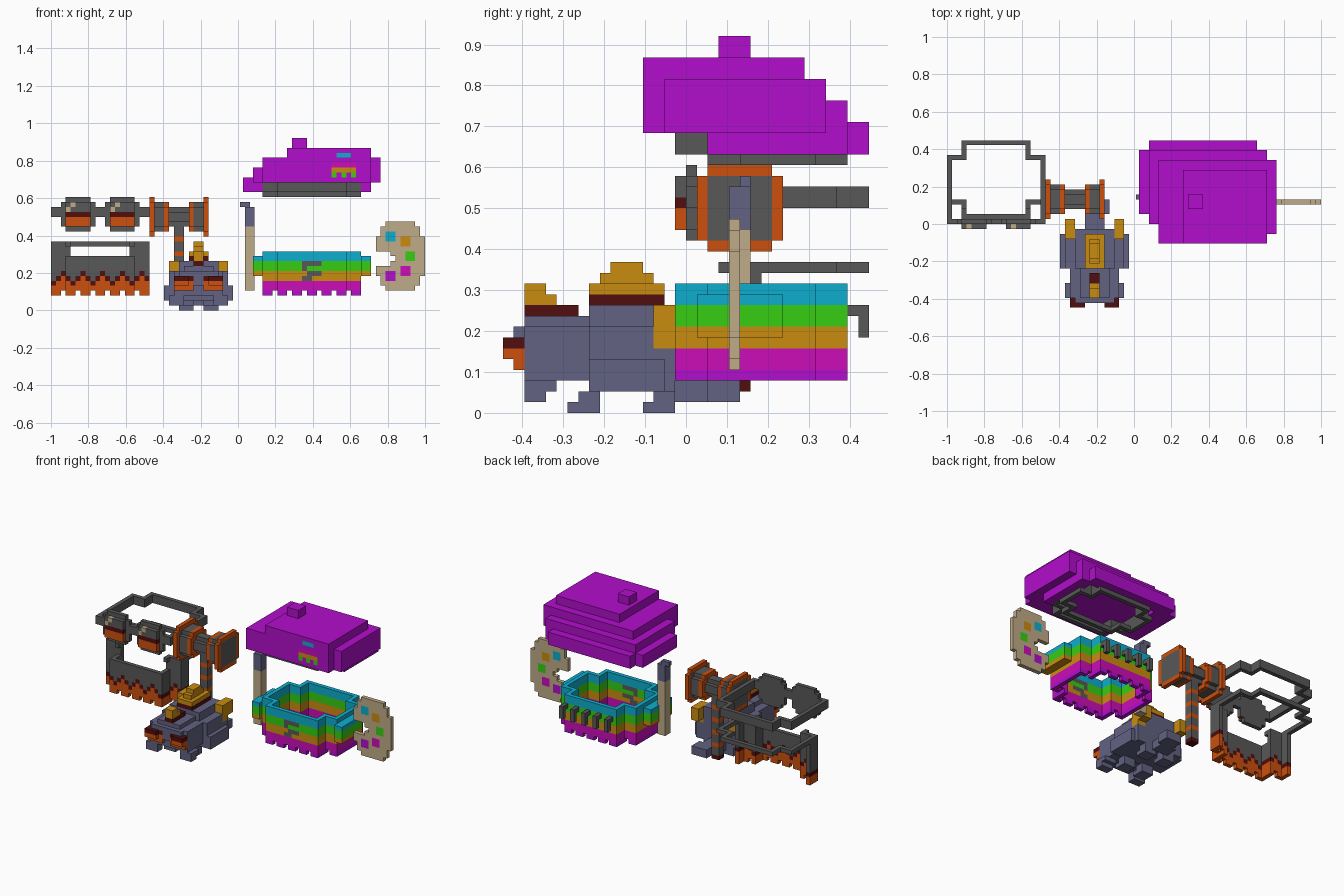
import bpy, bmesh, math

if "Cube" in bpy.data.objects:
    bpy.data.objects.remove(bpy.data.objects["Cube"])

V = 2 / 76                      # size of one block
RGB = {"dark grey": (88, 88, 88), "orange": (204, 80, 14), "dark red": (82, 14, 14),
       "slate blue": (98, 98, 130), "ochre": (202, 140, 16), "tan": (192, 172, 136),
       "purple": (178, 13, 204), "magenta": (204, 13, 184), "cyan": (15, 174, 206),
       "green": (54, 206, 18)}
MATS, INDEX = [], {}
for n, c in RGB.items():
    m = bpy.data.materials.new(n)
    m.diffuse_color = [((x / 255 + 0.055) / 1.055) ** 2.4 for x in c] + [1]
    m.use_nodes = True
    m.node_tree.nodes["Principled BSDF"].inputs["Base Color"].default_value = m.diffuse_color
    INDEX[n] = len(MATS)
    MATS.append(m)
GREY, ORANGE, RED, BLUE, OCHRE, TAN, PURPLE, MAGENTA, CYAN, GREEN = RGB


def box(c, x0, x1, y0, y1, z0, z1, col):
    """Fill (or clear, if col is None) a range of blocks."""
    for i in range(x0, x1):
        for j in range(y0, y1):
            for k in range(z0, z1):
                if col is None:
                    c.pop((i, j, k), None)
                else:
                    c[i, j, k] = col


def pair(c, mid, x0, x1, *rest):
    """A box and its mirror image about x = mid."""
    box(c, x0, x1, *rest)
    box(c, 2 * mid - x1, 2 * mid - x0, *rest)


def ring(c, x0, x1, y0, y1, z0, z1, front, back, col):
    """One-block wall around a rectangle with square corner notches."""
    def inside(i, j):
        e = min(i - x0, x1 - 1 - i)
        if e < 0 or not y0 <= j < y1:
            return False
        return not (e < front and j - y0 < front) and not (e < back and y1 - 1 - j < back)
    for i in range(x0, x1):
        for j in range(y0, y1):
            edge = any(not inside(i + a, j + b) for a in (-1, 0, 1) for b in (-1, 0, 1))
            if inside(i, j) and edge:
                for k in range(z0, z1):
                    c[i, j, k] = col(i, k) if callable(col) else col


DIRS = {(1, 0, 0): [(1, 0, 0), (1, 1, 0), (1, 1, 1), (1, 0, 1)],
        (-1, 0, 0): [(0, 0, 0), (0, 0, 1), (0, 1, 1), (0, 1, 0)],
        (0, 1, 0): [(0, 1, 0), (0, 1, 1), (1, 1, 1), (1, 1, 0)],
        (0, -1, 0): [(0, 0, 0), (1, 0, 0), (1, 0, 1), (0, 0, 1)],
        (0, 0, 1): [(0, 0, 1), (1, 0, 1), (1, 1, 1), (0, 1, 1)],
        (0, 0, -1): [(0, 0, 0), (0, 1, 0), (1, 1, 0), (1, 0, 0)]}


def build(name, c, dx=0.0):
    """Skin the blocks with their exposed faces and merge flat areas."""
    bm, vs = bmesh.new(), {}
    for (i, j, k), col in c.items():
        for d, quad in DIRS.items():
            if (i + d[0], j + d[1], k + d[2]) in c:
                continue
            f = []
            for a, b, e in quad:
                p = (i + a, j + b, k + e)
                if p not in vs:
                    vs[p] = bm.verts.new(((p[0] - 38 + dx) * V, (p[1] - 17) * V, p[2] * V))
                f.append(vs[p])
            bm.faces.new(f).material_index = INDEX[col]
    bmesh.ops.dissolve_limit(bm, angle_limit=0.01, verts=bm.verts, edges=bm.edges,
                             delimit={'MATERIAL'})
    me = bpy.data.meshes.new(name)
    bm.to_mesh(me)
    bm.free()
    for m in MATS:
        me.materials.append(m)
    ob = bpy.data.objects.new(name, me)
    bpy.context.collection.objects.link(ob)


# Glasses: head band, two round frames, tinted lenses with a glint
g = {}
ring(g, 0, 20, 17, 34, 19, 21, 0, 3, GREY)
for x in (2, 11):
    box(g, x, x + 7, 17, 18, 17, 22, GREY)
    box(g, x + 1, x + 6, 17, 18, 16, 23, GREY)
    for z0, z1, col in ((17, 19, ORANGE), (19, 20, RED), (20, 22, GREY)):
        box(g, x + 1, x + 6, 16, 17, z0, z1, col)
    box(g, x + 1, x + 2, 16, 17, 20, 21, TAN)
    box(g, x + 2, x + 3, 16, 17, 21, 22, TAN)
build("glasses", g)


# Beard: notched front wall with zigzag colours and a strap behind
def flame(i, k):
    t = (0, 1, 2, 1)[i % 4]
    return ORANGE if k < 5 + t else RED if k < 6 + t else GREY


b = {}
ring(b, 0, 20, 18, 34, 3, 13, 3, 3, flame)
box(b, 0, 20, 24, 34, 3, 13, None)
box(b, 3, 17, 18, 21, 11, 13, None)
for x in range(2, 20, 3):
    box(b, x, x + 1, 17, 34, 3, 4, None)
ring(b, 0, 20, 18, 34, 13, 14, 3, 3, GREY)
box(b, 3, 17, 18, 20, 13, 14, None)
build("beard", b)

# Hammer: two banded heads on a core, striped handle
h = {}


def octo(x0, x1, r, col):
    box(h, x0, x1, 22 - r, 22 + r, 20 - r, 18 + r, col)
    box(h, x0, x1, 23 - r, 21 + r, 19 - r, 19 + r, col)


octo(24, 28, 2, GREY)
for s in (0, 1):
    for x0, x1, r, col in ((31, 32, 4, ORANGE), (29, 31, 3, GREY), (28, 29, 3, ORANGE)):
        octo(52 - x1 if s else x0, 52 - x0 if s else x1, r, col)
    x = 20 if s else 31
    box(h, x, x + 1, 19, 25, 16, 22, GREY)
for z in range(3, 17):
    box(h, 25, 27, 21, 23, z, z + 1, ORANGE if z % 3 == 2 else GREY)
box(h, 25, 27, 21, 23, 2, 3, RED)
build("hammer", h)

# Creature: stepped body, head, snout, legs, tail
a = {}
M = 30
for r in ((23, 37, 8, 15, 2, 5), (24, 36, 8, 16, 2, 8), (26, 34, 8, 16, 8, 10),
          (25, 35, 7, 8, 3, 8), (27, 33, 7, 8, 8, 9), (25, 35, 2, 7, 3, 8),
          (27, 33, 2, 7, 8, 9), (26, 34, 1, 2, 5, 8), (28, 32, 16, 19, 1, 3),
          (29, 33, 19, 22, 1, 3)):
    box(a, *r, BLUE)
for r in ((24, 27, 2, 5, 2, 3), (24, 27, 2, 4, 1, 2), (26, 29, 7, 9, 1, 2),
          (26, 29, 6, 9, 0, 1), (26, 29, 14, 16, 1, 2), (26, 29, 13, 16, 0, 1)):
    pair(a, M, *r, BLUE)
pair(a, M, 25, 29, 1, 2, 4, 6, ORANGE)      # burning nostrils
pair(a, M, 25, 28, 0, 1, 5, 6, ORANGE)
pair(a, M, 25, 29, 1, 2, 6, 7, RED)
pair(a, M, 25, 28, 0, 1, 6, 7, RED)
pair(a, M, 24, 26, 14, 18, 7, 10, OCHRE)    # hip plates
pair(a, M, 24, 26, 14, 16, 6, 7, OCHRE)
for r in ((29, 31, 2, 7, 9, 10, RED), (29, 31, 2, 5, 10, 11, OCHRE),
          (29, 31, 2, 4, 11, 12, OCHRE), (28, 32, 8, 15, 10, 11, RED),
          (28, 32, 8, 15, 11, 12, OCHRE), (29, 31, 9, 14, 12, 13, OCHRE),
          (29, 31, 10, 13, 13, 14, OCHRE)):  # horn and back crest
    box(a, *r)
build("creature", a)


# Rainbow collar: striped ring with teeth, side pads, clasp and back hooks
def stripe(i, k):
    return (PURPLE, MAGENTA, MAGENTA, OCHRE, OCHRE, GREEN, GREEN, CYAN, CYAN)[k - 3]


c = {}
ring(c, 43, 63, 16, 32, 3, 12, 3, 3, stripe)
for k in range(7, 11):
    pair(c, 53, 41, 43, 18, 26, k, k + 1, stripe(0, k))
for x in range(45, 63, 3):
    box(c, x, x + 1, 16, 32, 3, 4, None)
for r in ((51, 55, 9, 10), (51, 52, 8, 9), (52, 55, 7, 8), (51, 53, 6, 7)):
    box(c, r[0], r[1], 16, 17, r[2], r[3], GREY)
for x in range(47, 60, 3):
    box(c, x, x + 1, 32, 34, 9, 10, GREY)
    box(c, x, x + 1, 33, 34, 7, 9, GREY)
build("rainbow_collar", c)

# Beret: slanting stacked layers, hollow below, grey band, small badge
p = {}
for r in ((41, 63, 19, 34, 24, 27), (39, 65, 19, 32, 24, 27), (41, 65, 17, 32, 26, 29),
          (43, 67, 15, 30, 26, 31), (43, 65, 13, 28, 26, 31), (48, 65, 13, 28, 26, 33),
          (49, 52, 20, 23, 33, 35)):
    box(p, *r, PURPLE)
box(p, 44, 62, 19, 31, 24, 26, None)
ring(p, 43, 63, 16, 32, 24, 26, 3, 3, GREY)
ring(p, 43, 63, 19, 32, 23, 24, 3, 3, GREY)
for x0, x1, z, col in ((58, 61, 31, CYAN), (57, 62, 30, PURPLE), (57, 62, 29, MAGENTA),
                       (57, 62, 28, OCHRE), (57, 58, 27, GREEN), (59, 60, 27, GREEN),
                       (61, 62, 27, GREEN)):
    box(p, x0, x1, 13, 14, z, z + 1, col)
build("beret", p)

# Paint brush with a bent tip
q = {}
box(q, 39, 41, 21, 23, 4, 17, TAN)
box(q, 39, 41, 21, 23, 17, 21, BLUE)
box(q, 38, 40, 22, 23, 21, 22, BLUE)
build("paint_brush", q, 0.4)

# Paint palette with thumb notch and colour spots
t = {}
for i in range(66, 76):
    for k in range(4, 18):
        if abs((i - 70.5) / 5.1) ** 2.5 + abs((k - 10.5) / 7.1) ** 2.5 < 1:
            t[i, 21, k] = TAN
box(t, 66, 69, 21, 22, 9, 12, None)
box(t, 69, 70, 21, 22, 10, 11, None)
for x, z, col in ((68, 14, CYAN), (71, 13, OCHRE), (72, 10, GREEN),
                  (71, 7, MAGENTA), (68, 6, PURPLE)):
    box(t, x, x + 2, 21, 22, z, z + 2, col)
build("paint_palette", t)
